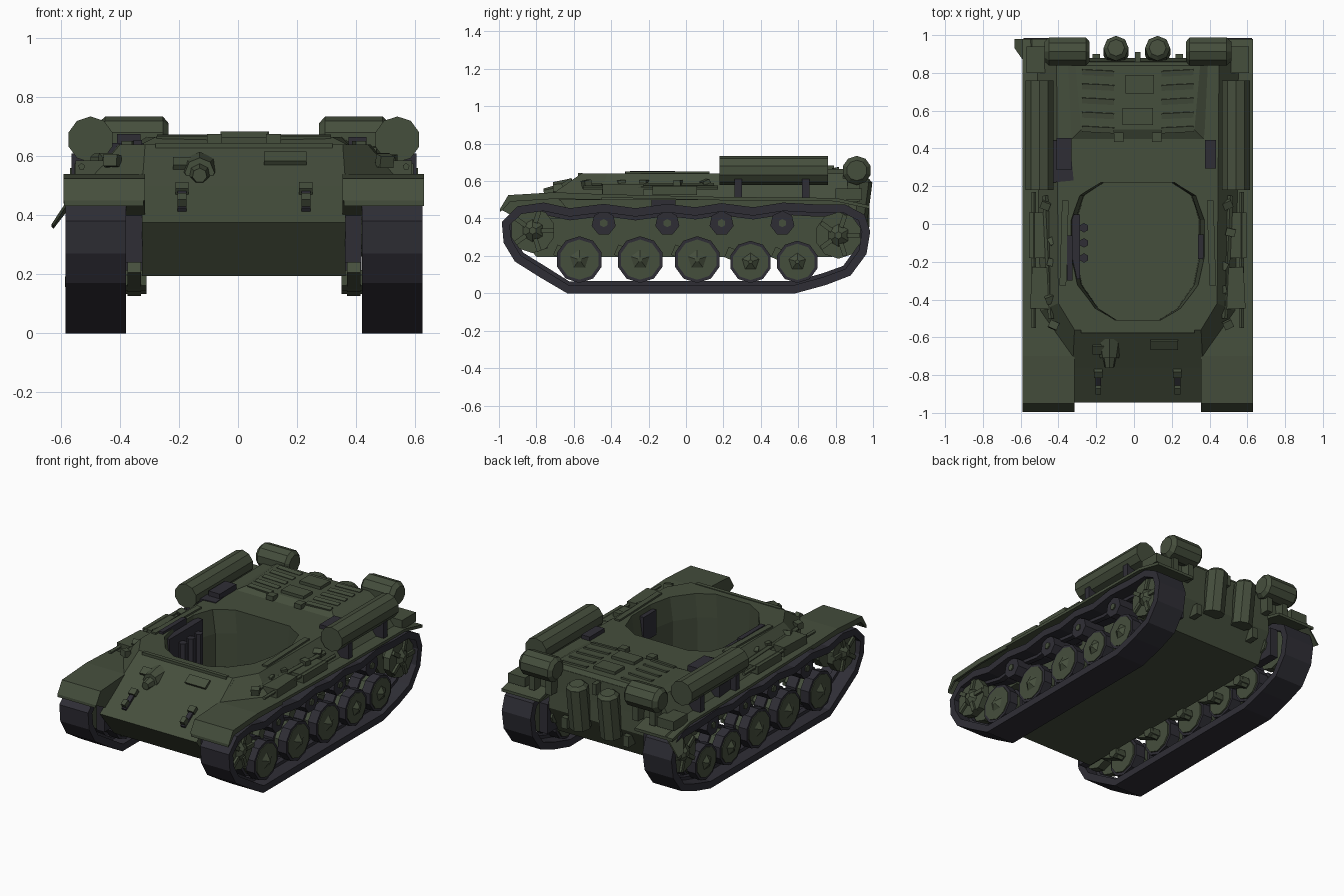
import bpy, bmesh, math, random
from mathutils import Vector, Matrix

if "Cube" in bpy.data.objects:
    bpy.data.objects.remove(bpy.data.objects["Cube"])

random.seed(4)
CX = 0.02  # the hull centreline sits slightly right of x = 0


def material(name, rgb):
    m = bpy.data.materials.new(name)
    m.diffuse_color = (*rgb, 1)
    m.use_nodes = True
    m.node_tree.nodes["Principled BSDF"].inputs["Base Color"].default_value = m.diffuse_color
    return m


GREEN = material("olive green", (0.060, 0.077, 0.046))
DARK = material("dark steel", (0.028, 0.027, 0.036))


def finish(name, bm, mat):
    bmesh.ops.recalc_face_normals(bm, faces=bm.faces)
    me = bpy.data.meshes.new(name)
    bm.to_mesh(me)
    bm.free()
    me.materials.append(mat)
    ob = bpy.data.objects.new(name, me)
    ob.location.x = CX
    bpy.context.collection.objects.link(ob)
    return ob


def loft(name, rings, mat=GREEN, closed=False):
    """Skin a row of equal rings; cap the ends, or join them when closed."""
    bm = bmesh.new()
    vs = [[bm.verts.new(p) for p in r] for r in rings]
    n = len(vs[0])
    pairs = list(zip(vs, vs[1:])) + ([(vs[-1], vs[0])] if closed else [])
    for a, b in pairs:
        for i in range(n):
            j = (i + 1) % n
            bm.faces.new((a[i], a[j], b[j], b[i]))
    if not closed:
        bm.faces.new(vs[0])
        bm.faces.new(vs[-1])
    return finish(name, bm, mat)


def prism(name, yz, x0, x1, mat=GREEN):
    return loft(name, [[(x, y, z) for y, z in yz] for x in (x0, x1)], mat)


def box(name, c, size, mat=GREEN, rx=0.0, rz=0.0):
    bm = bmesh.new()
    m = (Matrix.Translation(c) @ Matrix.Rotation(rz, 4, 'Z') @ Matrix.Rotation(rx, 4, 'X')
         @ Matrix.Diagonal((*size, 1)))
    bmesh.ops.create_cube(bm, size=1, matrix=m)
    return finish(name, bm, mat)


def cyl(name, a, b, r, sides=10, mat=GREEN, r2=None):
    """Cylinder or cone from point a to point b."""
    a, b = Vector(a), Vector(b)
    bm = bmesh.new()
    m = Matrix.Translation((a + b) / 2) @ (b - a).to_track_quat('Z', 'Y').to_matrix().to_4x4()
    bmesh.ops.create_cone(bm, cap_ends=True, segments=sides, radius1=r,
                          radius2=r if r2 is None else r2, depth=(b - a).length, matrix=m)
    return finish(name, bm, mat)


# Hull: lower tub with nose and glacis, and wide upper body over the tracks
tub = prism("lower_hull", [(-.80, .195), (.78, .195), (.88, .38), (.86, .62), (-.56, .63),
                           (-.945, .375)], -.345, .345)


def outline(pts, z):
    return [(x, y, z) for x, y in pts] + [(-x, y, z) for x, y in reversed(pts)]


upper = loft("upper_hull", [outline([(.345, -.76), (.54, -.47), (.54, .87)], .50),
                            outline([(.335, -.56), (.42, -.42), (.43, .86)], .64)])


# Open turret well, cut out of both hull parts
def well(w, z):
    arc = [(w * math.sin(t), -.17 - .36 * math.cos(t))
           for t in (math.radians(d) for d in (20, 40, 65, 90))]
    return outline(arc + [(w, .02), (w * .87, .15), (w * .55, .22)], z)


cutter = loft("well_cutter", [well(.325, .21), well(.33, .49), well(.365, .72)])
cutter.hide_render = True
for ob in (tub, upper):
    mod = ob.modifiers.new("well", 'BOOLEAN')
    mod.operation, mod.solver, mod.object = 'DIFFERENCE', 'EXACT', cutter
    bpy.context.view_layer.objects.active = ob
    bpy.ops.object.modifier_apply(modifier=mod.name)
bpy.data.objects.remove(cutter)

# Glacis fittings: splash bar, vision slot, gun ball, tow hooks
tilt = math.atan2(.255, .385)
box("splash_bar", (0, -.565, .632), (.60, .025, .025))
box("vision_slot", (.14, -.635, .588), (.145, .06, .03), rx=tilt)
cyl("gun_ball_base", (-.15, -.61, .545), (-.15, -.71, .545), .07, 8, r2=.05)
cyl("gun_ball", (-.15, -.69, .54), (-.15, -.76, .535), .04, 7, r2=.025)
box("gun_ball_ear", (-.21, -.66, .57), (.06, .05, .035), rx=tilt)
for x in (-.21, .21):
    box("tow_hook_plate", (x, -.835, .453), (.03, .13, .02), DARK, rx=tilt)
    box("tow_hook", (x, -.87, .44), (.03, .04, .06), rx=tilt)
    box("tow_hook_tip", (x, -.79, .488), (.045, .04, .035), rx=tilt)

# Engine deck: raised panels, hatches and grille slats
loft("engine_deck", [outline([(.36, .44), (.38, .86)], .635),
                     outline([(.30, .50), (.33, .84)], .665)])
box("deck_hatch_rear", (.01, .74, .672), (.15, .10, .024))
box("deck_hatch_front", (0, .57, .672), (.16, .09, .024))
for s in (-1, 1):
    for i in range(5):
        box("deck_slat", (s * .21, .50 + i * .075, .664), (.17, .03, .015), rx=.2, rz=s * .05)
    box("deck_hinge", (s * .10, .46, .66), (.05, .05, .03))
    box("well_rim", (s * .39, -.10, .64), (.035, .45, .022), rz=s * .03)

# Equipment around the well
box("left_rack", (-.45, .33, .58), (.20, .22, .13), DARK, rz=.1)
box("left_rack_top", (-.39, .37, .645), (.08, .17, .06), DARK)
box("right_rack", (.385, .37, .61), (.06, .15, .11), DARK)
box("left_wall_gear", (-.335, -.12, .53), (.06, .34, .17), DARK)
box("left_wall_gear_top", (-.36, -.18, .63), (.03, .24, .05), DARK)
box("right_wall_gear", (.345, -.12, .53), (.05, .13, .16), DARK)
for i in range(3):
    cyl("stowed_round", (-.285, -.18 + i * .08, .36), (-.285, -.18 + i * .08, .56), .025, 6, DARK)

# Rear canisters, leaning back at the top, and rear plate fittings
for x in (-.115, .105):
    cyl("rear_canister", (x, .895, .33), (x, .93, .60), .067, 8)
    cyl("canister_cap", (x, .93, .60), (x, .933, .62), .067, 8, r2=.045)
    box("canister_bracket", (x, .875, .46), (.05, .06, .10), DARK)
box("rear_hook", (0, .885, .60), (.03, .05, .07))
for x in (-.22, .22):
    box("rear_tow_hook", (x, .865, .32), (.04, .07, .07))

# Track loop, walked from the front over the top to the rear and back along the ground
LOOP = [(-.985, .38), (-.90, .465), (-.76, .485), (-.62, .455), (-.44, .478), (-.27, .455),
        (-.10, .478), (.05, .46), (.19, .482), (.36, .46), (.52, .485), (.70, .475), (.85, .475),
        (.955, .42), (.985, .33), (.965, .21), (.88, .095), (.75, .045), (.585, 0), (.18, 0),
        (-.22, 0), (-.635, 0), (-.78, .085), (-.915, .17), (-.975, .27)]


def track_rings(x0, x1, t0, t1):
    rings = []
    for i, (y, z) in enumerate(LOOP):
        a, b = Vector(LOOP[i - 1]), Vector(LOOP[(i + 1) % len(LOOP)])
        d = (b - a).normalized()
        ny, nz = d.y, -d.x  # inward normal
        o, n = (y + ny * t0, z + nz * t0), (y + ny * t1, z + nz * t1)
        rings.append([(x0, *o), (x1, *o), (x1, *n), (x0, *n)])
    return rings


ROAD = [(-.57, .125), (-.245, .125), (.06, .125), (.345, .113), (.595, .113)]
for s in (-1, 1):
    # Running gear
    loft("track", track_rings(s * .40, s * .605, 0, .045), DARK, closed=True)
    loft("track_guide", track_rings(s * .485, s * .52, .04, .065), DARK, closed=True)
    for y, r in ROAD:
        z = .055 + r
        for x0, x1 in ((.415, .485), (.52, .58)):
            cyl("road_wheel_tyre", (s * x0, y, z), (s * x1, y, z), r, 10, DARK)
        cyl("road_wheel_disc", (s * .405, y, z), (s * .585, y, z), r * .86, 10)
        cyl("road_wheel_hub", (s * .585, y, z), (s * .606, y, z), r * .42, 5, r2=.012)
        cyl("axle", (s * .33, y, z), (s * .41, y, z), .035, 6)
        box("swing_arm", (s * .372, y - .05, z + .02), (.045, .17, .06), rx=-.4)
    for y in (-.44, -.10, .19, .515):
        cyl("return_roller", (s * .42, y, .375), (s * .575, y, .375), .066, 7, DARK)
        cyl("roller_hub", (s * .575, y, .375), (s * .583, y, .375), .022, 6)
        cyl("roller_axle", (s * .33, y, .375), (s * .43, y, .375), .03, 6)
    for name, y, z, r in (("idler", -.82, .335, .12), ("sprocket", .815, .31, .125)):
        for x0, x1 in ((.42, .475), (.53, .575)):
            cyl(name, (s * x0, y, z), (s * x1, y, z), r, 10)
        cyl(name + "_axle", (s * .33, y, z), (s * .57, y, z), .05, 8)
        cyl(name + "_hub", (s * .575, y, z), (s * .603, y, z), .06, 6, r2=.02)
        box(name + "_mount", (s * .371, y, z), (.056, .16, .19), DARK)
        for i in range(5):
            t = i * math.tau / 5
            box(name + "_rib", (s * .575, y + .08 * math.cos(t), z + .08 * math.sin(t)),
                (.03, .07, .025), rx=t)

    # Fender with a turned-down front and rear flap
    top = [(-.995, .45), (-.95, .525), (-.70, .54), (-.45, .53), (.20, .515), (.80, .51), (.98, .47)]
    prism("fender", top + [(y, z - .018) for y, z in reversed(top)], s * .34, s * .61)
    prism("fender_side", [(-.995, .45), (-.95, .525), (-.70, .54), (-.45, .53), (-.45, .50),
                          (-.70, .505), (-.94, .49), (-.985, .44)], s * .598, s * .611)
    prism("fender_inner_cheek", [(-.995, .45), (-.95, .525), (-.70, .54), (-.60, .40), (-.90, .40)],
          s * .335, s * .40)

    # Fuel drums: one along each side, one across each rear corner with tapered ends
    cyl("side_fuel_drum", (s * .52, .18, .657), (s * .52, .76, .657), .078, 10)
    cyl("rear_fuel_drum", (s * .275, .913, .657), (s * .47, .913, .657), .078, 10)
    for x0, x1 in ((.275, .255), (.47, .495)):
        cyl("rear_drum_end", (s * x0, .913, .657), (s * x1, .913, .657), .078, 10, r2=.055)
    for y in (.28, .64):
        box("drum_cradle", (s * .52, y, .56), (.13, .04, .10), DARK)
    for x in (.31, .43):
        box("rear_drum_bracket", (s * x, .885, .56), (.04, .09, .14))
    box("rear_fender_box", (s * .53, .87, .53), (.12, .14, .06))

    # Fender stowage, rail and tow cable
    box("fender_bin", (s * .50, -.34, .555), (.13, .22, .06), rz=s * .05)
    box("fender_tool_box", (s * .53, -.06, .55), (.09, .24, .05))
    cyl("side_rail", (s * .55, -.55, .565), (s * .55, .17, .565), .012, 5)
    cyl("tow_cable", (s * .46, -.50, .575), (s * .49, .15, .575), .016, 5)
    for i in range(5):
        y = -.52 + i * .15 + random.uniform(-.03, .03)
        box("stowage_clip", (s * random.uniform(.44, .50), y, .585),
            (.05, .04, .04), GREEN, random.uniform(-.5, .5), random.uniform(-.6, .6))

# Bent rear corner of the left fender
loft("bent_fender_corner", [[(-.56, .80, .51), (-.56, .98, .48), (-.56, .98, .465), (-.56, .80, .495)],
                            [(-.652, .93, .37), (-.652, .98, .36), (-.645, .98, .355),
                             (-.645, .93, .365)]])
